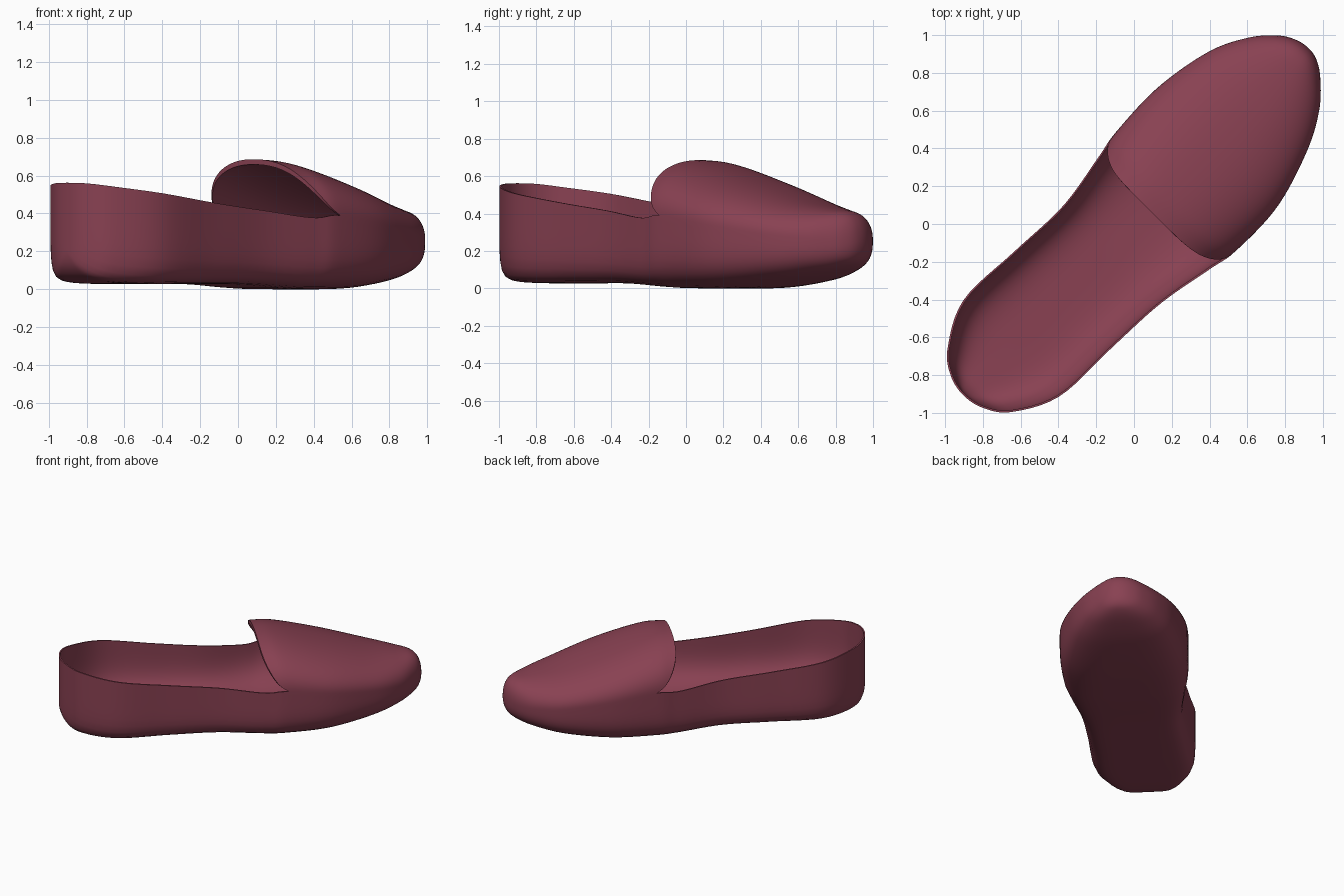
import bpy, bmesh, math
from mathutils import Vector

cube = bpy.data.objects.get("Cube")
if cube:
    bpy.data.objects.remove(cube, do_unlink=True)

# Sections from heel to toe: along, left width, right width, sole z, rim z, top z, squareness
ROWS = [
    (-1.28, 0, 0, .20, .562, .69, 7),
    (-1.253, .12, .125, .10, .558, .69, 7),
    (-1.16, .235, .247, .045, .54, .69, 7.5),
    (-.92, .354, .367, .028, .505, .69, 8),
    (-.55, .345, .38, .028, .455, .69, 7.5),
    (-.2, .333, .397, .025, .415, .69, 7),
    (.11, .382, .452, .006, .377, .686, 6),
    (.28, .412, .482, 0, .39, .664, 5.3),
    (.6, .422, .472, .003, .345, .572, 4.3),
    (.92, .367, .375, .038, .295, .475, 3.6),
    (1.12, .273, .267, .08, .27, .43, 3.1),
    (1.24, .172, .155, .122, .255, .405, 2.7),
    (1.295, .085, .075, .17, .25, .35, 2.3),
    (1.312, 0, 0, .25, .25, .25, 2),
]
LAST = len(ROWS) - 1
SLOT = 7        # section where the tongue splits from the rim
TONGUE = 6      # section the tongue reaches back to
DOME = 2.2      # squareness of the upper


def mirrored(end, inner):
    """Section beyond an end, so that the end closes in a round curve."""
    return (inner[0],) + tuple(2 * e - i for e, i in zip(end[1:], inner[1:]))


PADDED = [mirrored(ROWS[0], ROWS[1])] + ROWS + [mirrored(ROWS[-1], ROWS[-2])]


def section(k):
    """Smoothly interpolated section at fractional index k."""
    i = min(int(k), LAST - 1)
    f = k - i
    return [b + .5 * f * (c - a + f * (2*a - 5*b + 4*c - d + f * (3*(b - c) + d - a)))
            for a, b, c, d in zip(*PADDED[i:i + 4])]


def arc(angle, n):
    """Unit superellipse point."""
    c, s = math.cos(angle), math.sin(angle)
    r = (abs(c) ** n + abs(s) ** n) ** (-1 / n)
    return r * c, r * s


def point(k, angle, upper, lining):
    along, left, right, sole, rim, top, n = section(k)
    depth = top - rim if upper else sole - rim
    if lining:
        along, left, right = along * .992, left * .975, right * .975
        depth *= .91 if upper else .85
        n *= .5
    c, h = arc(angle, DOME if upper else n)
    across = c * (right if c > 0 else left)
    return Vector(((along + across) / math.sqrt(2), (along - across) / math.sqrt(2),
                   rim + h * depth))


def add_grid(bm, columns):
    grid = [[bm.verts.new(p) for p in col] for col in columns]
    for a, b in zip(grid, grid[1:]):
        for j in range(len(a) - 1):
            bm.faces.new((a[j], a[j + 1], b[j + 1], b[j]))


def edge(angle):
    """Section where the tongue starts, sweeping back over the instep."""
    return TONGUE + (SLOT - TONGUE) * max(0, 1 - arc(angle, DOME)[1]) ** 2.2


bm = bmesh.new()
STEPS = 40
front = [i / STEPS for i in range(STEPS + 1)]
back = [SLOT * u for u in front]
stations = back[:-1] + [SLOT + (LAST - SLOT) * u for u in front]
around = [math.pi * j / STEPS for j in range(STEPS + 1)]

# Outer skin and lining: sole with side walls, then the upper
for lining in (False, True):
    add_grid(bm, [[point(k, a, False, lining) for a in around] for k in stations])
    add_grid(bm, [[point(edge(a) + (LAST - edge(a)) * u, a, True, lining) for a in around]
                  for u in front])

# Rim strips joining skin and lining
for side in (around[0], around[-1]):
    add_grid(bm, [[point(k, side, False, lining) for lining in (False, True)] for k in back])
add_grid(bm, [[point(edge(a), a, True, lining) for lining in (False, True)] for a in around])

bmesh.ops.remove_doubles(bm, verts=bm.verts, dist=.0005)
bmesh.ops.recalc_face_normals(bm, faces=bm.faces)

mesh = bpy.data.meshes.new("slipper")
bm.to_mesh(mesh)
bm.free()
slipper = bpy.data.objects.new("slipper", mesh)
bpy.context.collection.objects.link(slipper)

# Dark rose leather
leather = bpy.data.materials.new("dark_rose")
leather.use_nodes = True
colour = (.25, .053, .085, 1)
leather.diffuse_color = colour
shader = next(n for n in leather.node_tree.nodes if n.type == 'BSDF_PRINCIPLED')
shader.inputs["Base Color"].default_value = colour
mesh.materials.append(leather)

# Smooth shading with crisp rim edges
bpy.ops.object.select_all(action='DESELECT')
slipper.select_set(True)
bpy.context.view_layer.objects.active = slipper
bpy.ops.object.shade_smooth_by_angle(angle=math.radians(45))
